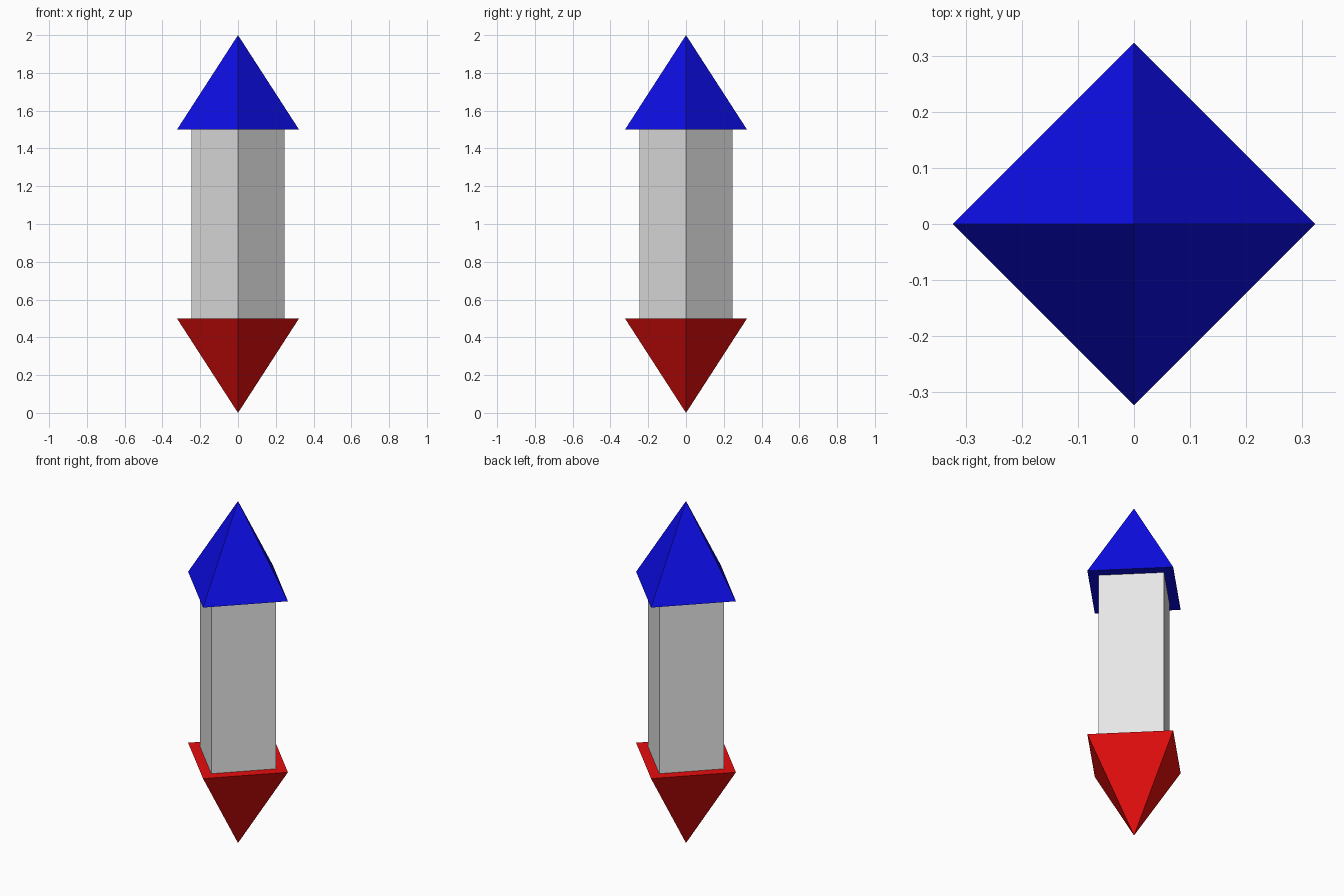
import bpy
import math

if "Cube" in bpy.data.objects:
    bpy.data.objects.remove(bpy.data.objects["Cube"])


def material(name, rgb):
    mat = bpy.data.materials.new(name)
    mat.diffuse_color = (*rgb, 1.0)
    mat.use_nodes = True
    mat.node_tree.nodes["Principled BSDF"].inputs["Base Color"].default_value = mat.diffuse_color
    return mat


def four_sided(name, mat, r_bottom, r_top, z_bottom, z_top):
    """Flat-faced square prism or pyramid with its corners on the x and y axes."""
    bpy.ops.mesh.primitive_cone_add(
        vertices=4, radius1=r_bottom, radius2=r_top, depth=z_top - z_bottom,
        location=(0, 0, (z_bottom + z_top) / 2))
    obj = bpy.context.object
    obj.name = name
    obj.data.materials.append(mat)
    return obj


blue = material("blue", (0.8 * 0.005, 0.8 * 0.005, 0.8))
red = material("red", (0.8, 0.8 * 0.005, 0.8 * 0.005))
grey = material("light_grey", (0.8, 0.8, 0.8))

HEAD_RADIUS = 0.323
POST_RADIUS = 0.247

# Downward point, square post, upward point
four_sided("bottom_point", red, 0.0, HEAD_RADIUS, 0.0, 0.5)
four_sided("post", grey, POST_RADIUS, POST_RADIUS, 0.5, 1.5)
four_sided("top_point", blue, HEAD_RADIUS, 0.0, 1.5, 2.0)
